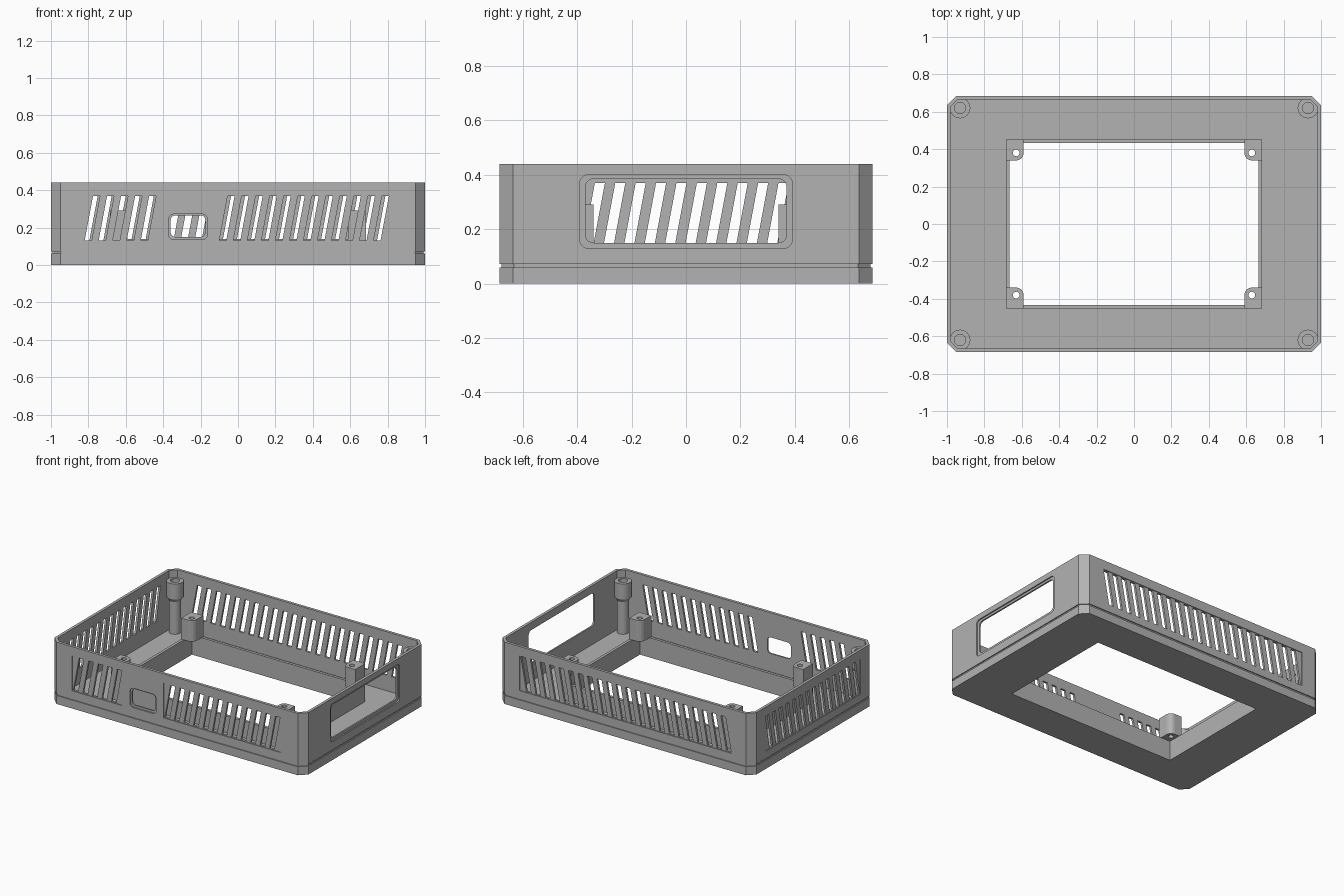
import bpy, bmesh, math

if "Cube" in bpy.data.objects:
    bpy.data.objects.remove(bpy.data.objects["Cube"])

grey = bpy.data.materials.new("plain grey")
grey.use_nodes = True
COLOUR = (0.45, 0.45, 0.45, 1)
grey.diffuse_color = COLOUR
grey.node_tree.nodes["Principled BSDF"].inputs["Base Color"].default_value = COLOUR

HX, HY, TOP = 1.0, 0.685, 0.44      # outer half sizes and height
WALL, FLOOR, CHAMFER = 0.02, 0.02, 0.05
PITCH, SLOT, LEAN = 0.075, 0.037, 0.045
SLOT_LOW, SLOT_HIGH = 0.13, 0.37


def finish(name, bm):
    bmesh.ops.recalc_face_normals(bm, faces=bm.faces)
    mesh = bpy.data.meshes.new(name)
    bm.to_mesh(mesh)
    bm.free()
    mesh.materials.append(grey)
    obj = bpy.data.objects.new(name, mesh)
    bpy.context.collection.objects.link(obj)
    return obj


def loft(bm, rings):
    """Skin a list of equal rings and cap both ends."""
    rows = [[bm.verts.new(p) for p in ring] for ring in rings]
    n = len(rows[0])
    for a, b in zip(rows, rows[1:]):
        for i in range(n):
            j = (i + 1) % n
            bm.faces.new((a[i], a[j], b[j], b[i]))
    bm.faces.new(rows[0])
    bm.faces.new(rows[-1])


def prism(bm, outline, axis, lo, hi):
    """Extrude a flat outline along x, y or z."""
    place = {"x": lambda u, v, w: (w, u, v),
             "y": lambda u, v, w: (u, w, v),
             "z": lambda u, v, w: (u, v, w)}[axis]
    loft(bm, [[place(u, v, w) for u, v in outline] for w in (lo, hi)])


def rect(u0, u1, v0, v1):
    return [(u0, v0), (u1, v0), (u1, v1), (u0, v1)]


def rounded(u0, u1, v0, v1, r, steps=5):
    pts = []
    centres = [(u1 - r, v1 - r), (u0 + r, v1 - r), (u0 + r, v0 + r), (u1 - r, v0 + r)]
    for k, (cu, cv) in enumerate(centres):
        for s in range(steps + 1):
            a = (k + s / steps) * math.pi / 2
            pts.append((cu + r * math.cos(a), cv + r * math.sin(a)))
    return pts


def outer_ring(z, inset):
    a, b = HX - inset, HY - inset
    c = CHAMFER - inset * (2 - math.sqrt(2))
    return [(a, b - c, z), (a - c, b, z), (c - a, b, z), (-a, b - c, z),
            (-a, c - b, z), (c - a, -b, z), (a - c, -b, z), (a, c - b, z)]


def cut(target, bm):
    """Subtract a temporary cutter."""
    cutter = finish("cutter", bm)
    cutter.hide_render = True
    mod = target.modifiers.new("cut", "BOOLEAN")
    mod.operation, mod.solver, mod.object = "DIFFERENCE", "EXACT", cutter
    bpy.context.view_layer.objects.active = target
    bpy.ops.object.modifier_apply(modifier=mod.name)
    bpy.data.objects.remove(cutter)


# Tray shell with a groove around the base
bm = bmesh.new()
profile = [(0, 0), (0.06, 0), (0.06, 0.007), (0.072, 0.007), (0.072, 0),
           (TOP, 0), (TOP, WALL), (FLOOR, WALL)]
loft(bm, [outer_ring(z, inset) for z, inset in profile])
shell = finish("case_shell", bm)

# Vent groups: axis, side, first slot, number of slots
vents = [("y", -1, -0.82, 5), ("y", -1, -0.10, 12),
         ("y", 1, -0.832, 22), ("x", -1, -0.53, 14)]

# Shallow recesses around vents and windows
bm = bmesh.new()
for axis, side, start, count in vents:
    face = side * (HX if axis == "x" else HY)
    end = start + PITCH * (count - 1) + SLOT + LEAN
    prism(bm, rect(start - 0.006, end + 0.006, SLOT_LOW - 0.004, SLOT_HIGH + 0.004), axis,
          face - side * 0.005, face + side * 0.05)
prism(bm, rounded(-0.39, 0.39, 0.13, 0.40, 0.03), "x", HX - 0.009, HX + 0.05)
prism(bm, rounded(-0.372, -0.163, 0.135, 0.272, 0.03), "y", -HY - 0.05, -HY + 0.009)
cut(shell, bm)

# Slanted slots, windows and floor opening
bm = bmesh.new()
for axis, side, start, count in vents:
    face = side * (HX if axis == "x" else HY)
    for i in range(count):
        u = start + i * PITCH
        slot = [(u, SLOT_LOW), (u + SLOT, SLOT_LOW),
                (u + SLOT + LEAN, SLOT_HIGH), (u + LEAN, SLOT_HIGH)]
        prism(bm, slot, axis, face - side * 0.04, face + side * 0.04)
prism(bm, rounded(-0.37, 0.37, 0.15, 0.385, 0.03), "x", HX - 0.04, HX + 0.04)
prism(bm, rounded(-0.36, -0.175, 0.15, 0.265, 0.025), "y", -HY - 0.04, -HY + 0.04)
prism(bm, rect(-0.675, 0.675, -0.442, 0.442), "z", -0.1, 0.1)
cut(shell, bm)

# Raised rim around the floor opening
OX, OY, RIM = 0.685, 0.452, 0.14
bm = bmesh.new()
prism(bm, rect(-OX, OX, -OY, OY), "z", 0, RIM)
rim = finish("opening_rim", bm)
bm = bmesh.new()
prism(bm, rect(-OX + WALL, OX - WALL, -OY + WALL, OY - WALL), "z", -0.1, 0.3)
cut(rim, bm)


def turned(name, x, y, points, n=32):
    """Turn a radius-height profile around a vertical axis."""
    bm = bmesh.new()
    loft(bm, [[(x + r * math.cos(2 * math.pi * i / n), y + r * math.sin(2 * math.pi * i / n), z)
               for i in range(n)] for r, z in points])
    return finish(name, bm)


for sx, side in ((-1, "right"), (1, "left")):
    for sy, end in ((-1, "front"), (1, "back")):
        # Screw post with a wider head and a blind hole
        post = turned(f"screw_post_{end}_{side}", sx * 0.93, sy * 0.62,
                      [(0.04, 0.01), (0.04, 0.25), (0.055, 0.275), (0.055, 0.385),
                       (0.03, 0.385), (0.03, 0.2)])
        bpy.ops.object.select_all(action="DESELECT")
        post.select_set(True)
        bpy.context.view_layer.objects.active = post
        bpy.ops.object.shade_smooth_by_angle()

        # Board mount: square corner outside, rounded corner inside
        r, w, d = 0.04, 0.095, 0.112
        arc = [(OX - w + r - r * math.sin(t), OY - d + r - r * math.cos(t))
               for t in [k * math.pi / 12 for k in range(7)]]
        outline = [(OX, OY), (OX, OY - d)] + arc + [(OX - w, OY)]
        bm = bmesh.new()
        prism(bm, [(sx * u, sy * v) for u, v in outline], "z", RIM, 0.29)
        mount = finish(f"board_mount_{end}_{side}", bm)
        bm = bmesh.new()
        hole = rounded(0.612, 0.648, 0.362, 0.398, 0.0179)
        prism(bm, [(sx * u, sy * v) for u, v in hole], "z", 0, 0.4)
        cut(mount, bm)
